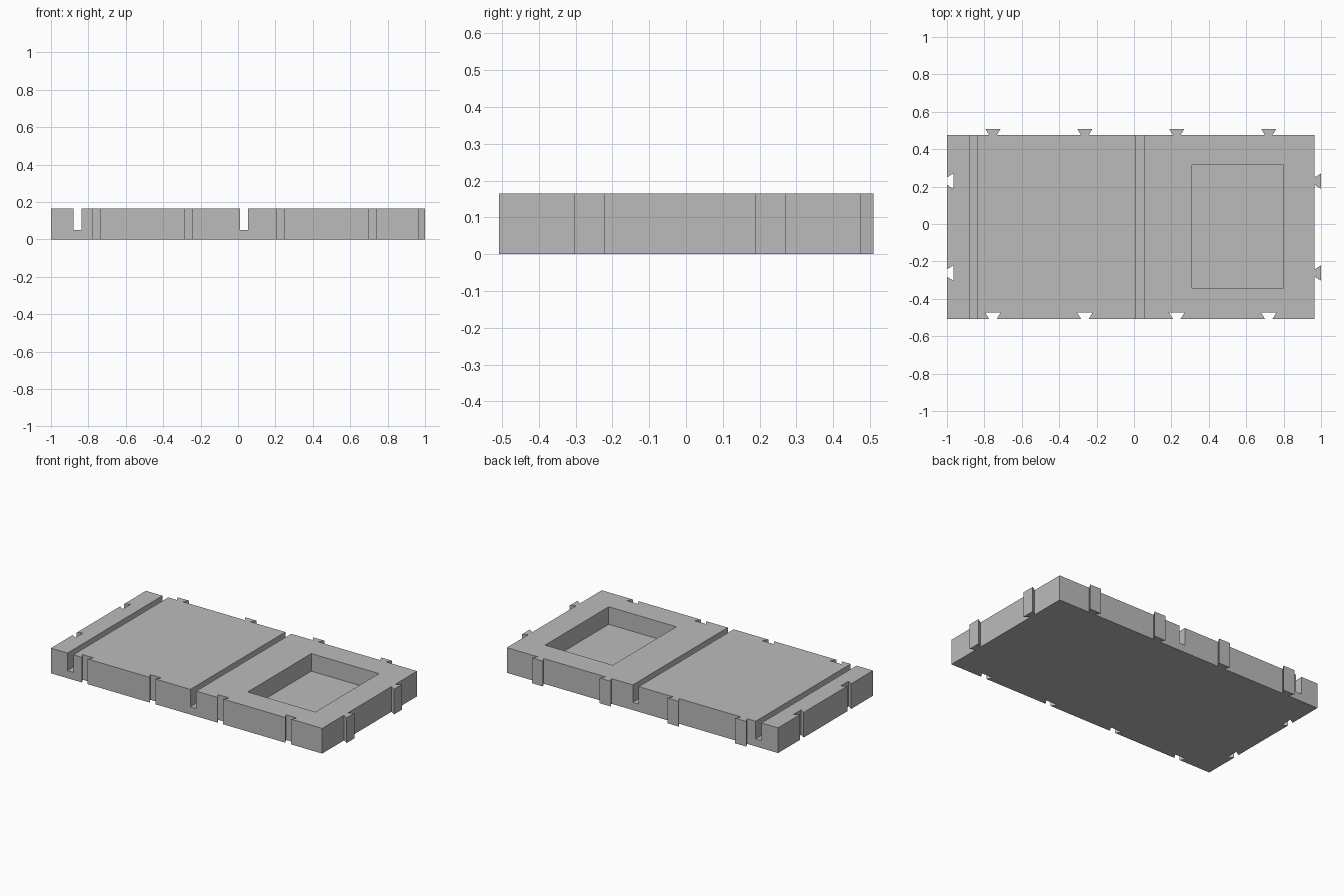
import bpy, bmesh
from mathutils import Vector

# Remove the default cube
cube = bpy.data.objects.get("Cube")
if cube:
    bpy.data.objects.remove(cube, do_unlink=True)

# Main sizes
X0, X1 = -1.0, 0.966
Y0, Y1 = -0.508, 0.475
HEIGHT, FLOOR = 0.165, 0.05
DEPTH = 0.034
NECK, FLARE = 0.02, 0.041

grey = bpy.data.materials.new("plain grey")
grey.use_nodes = True
colour = (0.5, 0.5, 0.5, 1)
grey.diffuse_color = colour
grey.node_tree.nodes["Principled BSDF"].inputs["Base Color"].default_value = colour


def prism(name, outline, z0, z1):
    """Extrude a flat outline into an upright solid."""
    bm = bmesh.new()
    face = bm.faces.new([bm.verts.new((x, y, z0)) for x, y in outline])
    top = bmesh.ops.extrude_face_region(bm, geom=[face])["geom"]
    verts = [v for v in top if isinstance(v, bmesh.types.BMVert)]
    bmesh.ops.translate(bm, verts=verts, vec=(0, 0, z1 - z0))
    bmesh.ops.recalc_face_normals(bm, faces=bm.faces)
    mesh = bpy.data.meshes.new(name)
    bm.to_mesh(mesh)
    bm.free()
    mesh.materials.append(grey)
    obj = bpy.data.objects.new(name, mesh)
    bpy.context.collection.objects.link(obj)
    return obj


def rectangle(x0, x1, y0, y1):
    return [(x0, y0), (x1, y0), (x1, y1), (x0, y1)]


def dovetail_edge(start, end, count, push):
    """Edge points with evenly spaced dovetails moved along push."""
    start, end, push = Vector(start), Vector(end), Vector(push) * DEPTH
    along = (end - start).normalized()
    points = [start]
    for i in range(count):
        mid = start.lerp(end, (i + 0.5) / count)
        points += [mid - along * NECK, mid - along * FLARE + push,
                   mid + along * FLARE + push, mid + along * NECK]
    return points


# Tile body: sockets on the front and right, tabs on the back and left
outline = (dovetail_edge((X0, Y0), (X1, Y0), 4, (0, 1))
           + dovetail_edge((X1, Y0), (X1, Y1), 2, (1, 0))
           + dovetail_edge((X1, Y1), (X0, Y1), 4, (0, 1))
           + dovetail_edge((X0, Y1), (X0, Y0), 2, (1, 0)))
tile = prism("interlocking_tile", outline, 0, HEIGHT)

# Two full-width grooves and the rectangular pocket
cuts = {
    "rear_groove_cutter": rectangle(-0.88, -0.838, -1, 1),
    "middle_groove_cutter": rectangle(0.01, 0.053, -1, 1),
    "pocket_cutter": rectangle(0.31, 0.80, -0.342, 0.316),
}
bpy.context.view_layer.objects.active = tile
for name, shape in cuts.items():
    cutter = prism(name, shape, FLOOR, HEIGHT + 0.1)
    cutter.hide_render = True
    mod = tile.modifiers.new(name, "BOOLEAN")
    mod.operation, mod.solver, mod.object = "DIFFERENCE", "EXACT", cutter
    bpy.ops.object.modifier_apply(modifier=name)
    bpy.data.objects.remove(cutter, do_unlink=True)
